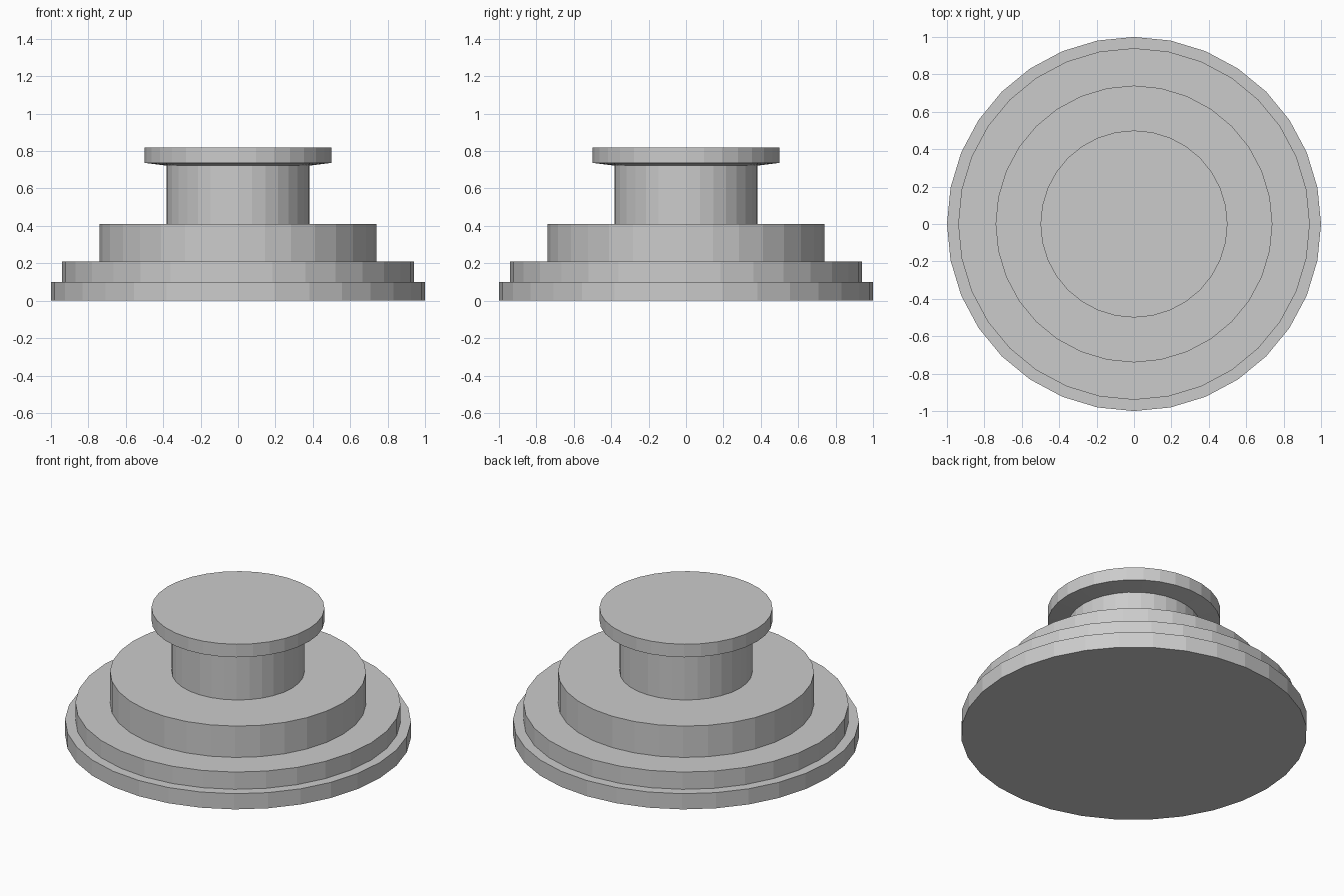
import bpy
import bmesh
from math import cos, sin, tau

SIDES = 32

cube = bpy.data.objects.get("Cube")
if cube:
    bpy.data.objects.remove(cube)

grey = bpy.data.materials.new("plain_grey")
grey.use_nodes = True
colour = (0.6, 0.6, 0.6, 1)
grey.diffuse_color = colour
grey.node_tree.nodes["Principled BSDF"].inputs["Base Color"].default_value = colour


def turned_part(name, profile, close_bottom=False, close_top=True):
    """Turn (radius, height) points, listed upward, into a faceted round part."""
    bm = bmesh.new()
    rings = [[bm.verts.new((r * cos(tau * i / SIDES), r * sin(tau * i / SIDES), z))
              for i in range(SIDES)] for r, z in profile]
    for low, high in zip(rings, rings[1:]):
        for i in range(SIDES):
            j = (i + 1) % SIDES
            bm.faces.new((low[i], low[j], high[j], high[i]))
    if close_bottom:
        bm.faces.new(rings[0][::-1])
    if close_top:
        bm.faces.new(rings[-1])
    mesh = bpy.data.meshes.new(name)
    bm.to_mesh(mesh)
    bm.free()
    mesh.materials.append(grey)
    part = bpy.data.objects.new(name, mesh)
    bpy.context.collection.objects.link(part)
    return part


# Stepped base, widest tier at the bottom
turned_part("bottom_tier", [(1, 0), (1, 0.1)], close_bottom=True)
turned_part("middle_tier", [(0.94, 0.1), (0.94, 0.21)])
turned_part("upper_tier", [(0.74, 0.21), (0.74, 0.41)])

# Narrow neck, and a cap whose underside slopes gently down to it
turned_part("neck", [(0.383, 0.41), (0.383, 0.722)], close_top=False)
turned_part("cap", [(0.383, 0.722), (0.5, 0.737), (0.5, 0.82)])
